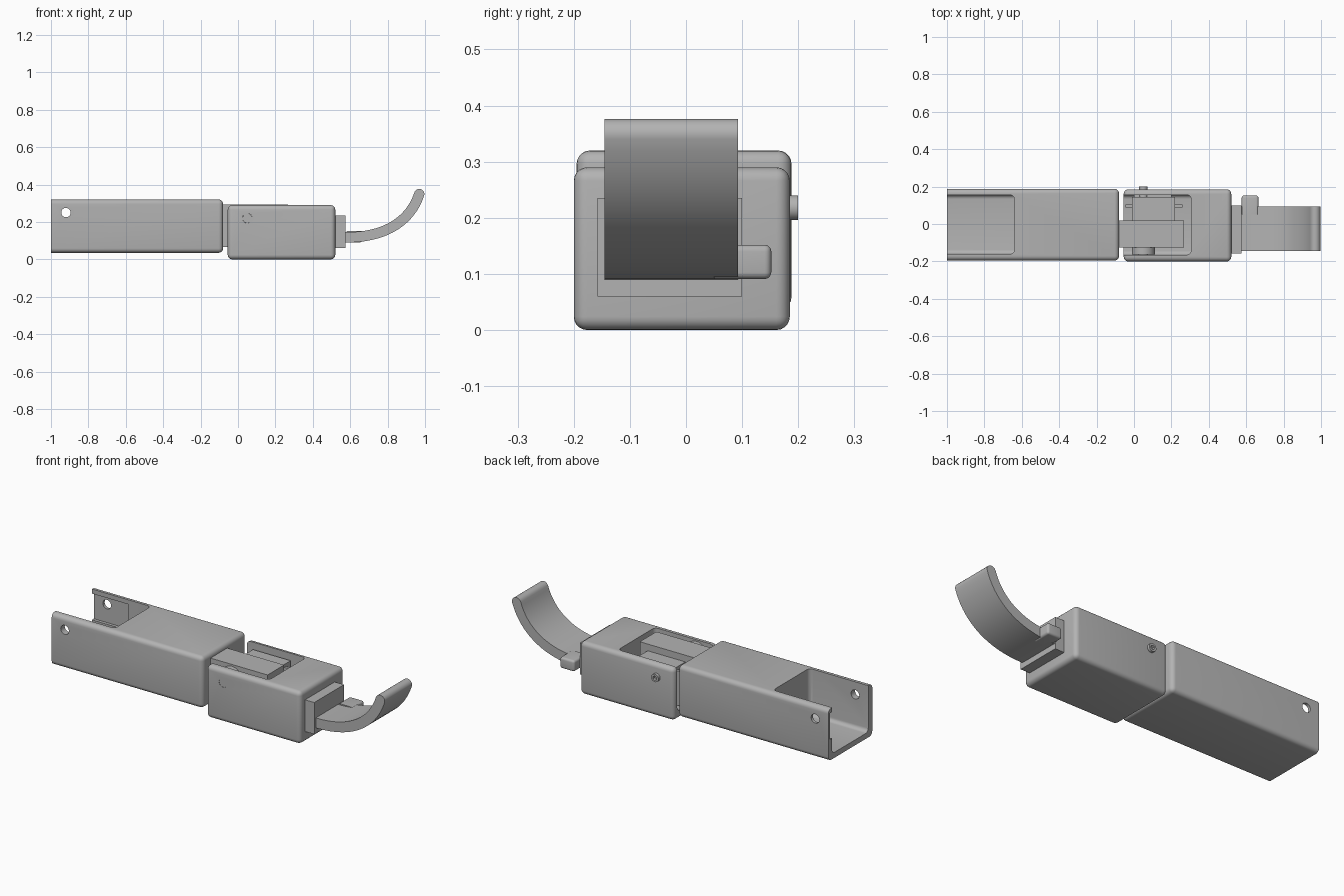
import bpy, bmesh, math
from mathutils import Matrix, Vector

if "Cube" in bpy.data.objects:
    bpy.data.objects.remove(bpy.data.objects["Cube"], do_unlink=True)

GREY = (0.45, 0.45, 0.45, 1)
grey = bpy.data.materials.new("grey plastic")
grey.use_nodes = True
grey.diffuse_color = GREY
grey.node_tree.nodes["Principled BSDF"].inputs["Base Color"].default_value = GREY


def finish(name, bm):
    bmesh.ops.recalc_face_normals(bm, faces=bm.faces)
    mesh = bpy.data.meshes.new(name)
    bm.to_mesh(mesh)
    bm.free()
    mesh.materials.append(grey)
    ob = bpy.data.objects.new(name, mesh)
    bpy.context.collection.objects.link(ob)
    return ob


def box(name, x, y, z, radius=0, pick=None):
    """Box from three ranges; edges passing pick(direction, middle) are rounded."""
    bm = bmesh.new()
    bmesh.ops.create_cube(bm, size=1)
    for v in bm.verts:
        v.co = [r[0] + (c + 0.5) * (r[1] - r[0]) for r, c in zip((x, y, z), v.co)]
    if radius:
        edges = []
        for e in bm.edges:
            a, b = (v.co for v in e.verts)
            if pick is None or pick(b - a, (a + b) / 2):
                edges.append(e)
        bmesh.ops.bevel(bm, geom=edges, offset=radius, segments=5,
                        profile=0.5, affect='EDGES')
    return finish(name, bm)


def pin(name, x, z, y, radius, sides=32):
    """Cylinder lying along y."""
    bm = bmesh.new()
    place = Matrix.Translation((x, sum(y) / 2, z)) @ Matrix.Rotation(math.pi / 2, 4, 'X')
    bmesh.ops.create_cone(bm, cap_ends=True, segments=sides, radius1=radius,
                          radius2=radius, depth=y[1] - y[0], matrix=place)
    return finish(name, bm)


def cut(ob, *cutters):
    for c in cutters:
        c.hide_render = True
        mod = ob.modifiers.new("cut", 'BOOLEAN')
        mod.operation, mod.solver, mod.object = 'DIFFERENCE', 'EXACT', c
    bpy.context.view_layer.update()
    baked = bpy.data.meshes.new_from_object(
        ob.evaluated_get(bpy.context.evaluated_depsgraph_get()))
    ob.modifiers.clear()
    ob.data = baked
    for c in cutters:
        bpy.data.objects.remove(c, do_unlink=True)


def inner_edges(d, m):
    # lengthwise floor edges and upright edges at the closed end
    return (abs(d.x) > 0.1 and m.z < 0.2) or (abs(d.z) > 0.1 and m.x > -0.7)


# Rear housing: channel open at the far end, with pin holes
rear = box("rear_housing", (-1.1, -0.08), (-0.195, 0.188), (0.035, 0.32), 0.024)
cut(rear,
    box("end_trim", (-1.3, -1), (-0.5, 0.5), (-0.2, 0.6)),
    box("channel", (-1.2, -0.64), (-0.16, 0.155), (0.065, 0.5), 0.022, inner_edges),
    box("wall_recess", (-1.2, -0.78), (0.1, 0.172), (0.15, 0.295)),
    pin("pin_hole", -0.92, 0.25, (-0.4, 0.4), 0.025))

# Front housing with a pocket open toward the rear
tip = box("front_housing", (-0.055, 0.52), (-0.2, 0.185), (0, 0.29), 0.024)
cut(tip,
    box("pocket", (-0.3, 0.305), (-0.165, 0.155), (0.045, 0.5), 0.022, inner_edges),
    pin("screw_hole", 0.05, 0.22, (-0.4, -0.15), 0.026))

# Hinge
box("hinge_tongue", (-0.1, 0.268), (-0.125, 0.02), (0.065, 0.292))
pin("hinge_boss", 0.05, 0.22, (-0.164, -0.124), 0.062)
pin("hinge_pin", 0.05, 0.22, (-0.199, 0.16), 0.0255)
screw = pin("hinge_screw", 0.05, 0.218, (0.15, 0.2), 0.022, 24)
cut(screw, pin("socket", 0.05, 0.218, (0.185, 0.3), 0.012, 6))

# Drive block beside the tongue with mounting ears
box("drive_block", (-0.01, 0.22), (0.02, 0.145), (0.05, 0.255))
box("mounting_ears", (-0.045, 0.258), (0.088, 0.103), (0.05, 0.24))
box("rear_rib", (0.0, 0.2), (0.14, 0.154), (0.07, 0.235))

# End plate and side nub
box("end_plate", (0.51, 0.576), (-0.158, 0.1), (0.06, 0.235))
box("side_nub", (0.576, 0.665), (0.05, 0.152), (0.091, 0.152), 0.012,
    lambda d, m: m.y > 0.1)

# Curved hook: a constant-thickness strip with a rounded tip
HALF = 0.0275
path = [Vector(p) for p in ((0.572, 0.118), (0.78, 0.115), (0.92, 0.2), (0.969, 0.349))]
upper, lower = [], []
STEPS = 24
for i in range(STEPS + 1):
    t = i / STEPS
    s = 1 - t
    p = s**3 * path[0] + 3 * s * s * t * path[1] + 3 * s * t * t * path[2] + t**3 * path[3]
    d = (s * s * (path[1] - path[0]) + 2 * s * t * (path[2] - path[1])
         + t * t * (path[3] - path[2])).normalized()
    n = Vector((-d.y, d.x))
    upper.append(p + n * HALF)
    lower.append(p - n * HALF)
tip_arc = [p + HALF * (math.cos(a) * n + math.sin(a) * d)
           for a in (math.pi * k / 10 for k in range(1, 10))]
outline = upper + tip_arc + lower[::-1]
bm = bmesh.new()
face = bm.faces.new([bm.verts.new((p.x, -0.145, p.y)) for p in outline])
made = bmesh.ops.extrude_face_region(bm, geom=[face])
bmesh.ops.translate(bm, vec=(0, 0.238, 0),
                    verts=[g for g in made["geom"] if isinstance(g, bmesh.types.BMVert)])
finish("curved_hook", bm)

# Smooth the rounded surfaces, keep the edges crisp
bpy.ops.object.select_all(action='DESELECT')
for ob in bpy.context.collection.objects:
    if ob.type == 'MESH':
        ob.select_set(True)
        bpy.context.view_layer.objects.active = ob
bpy.ops.object.shade_smooth_by_angle(angle=math.radians(30))
